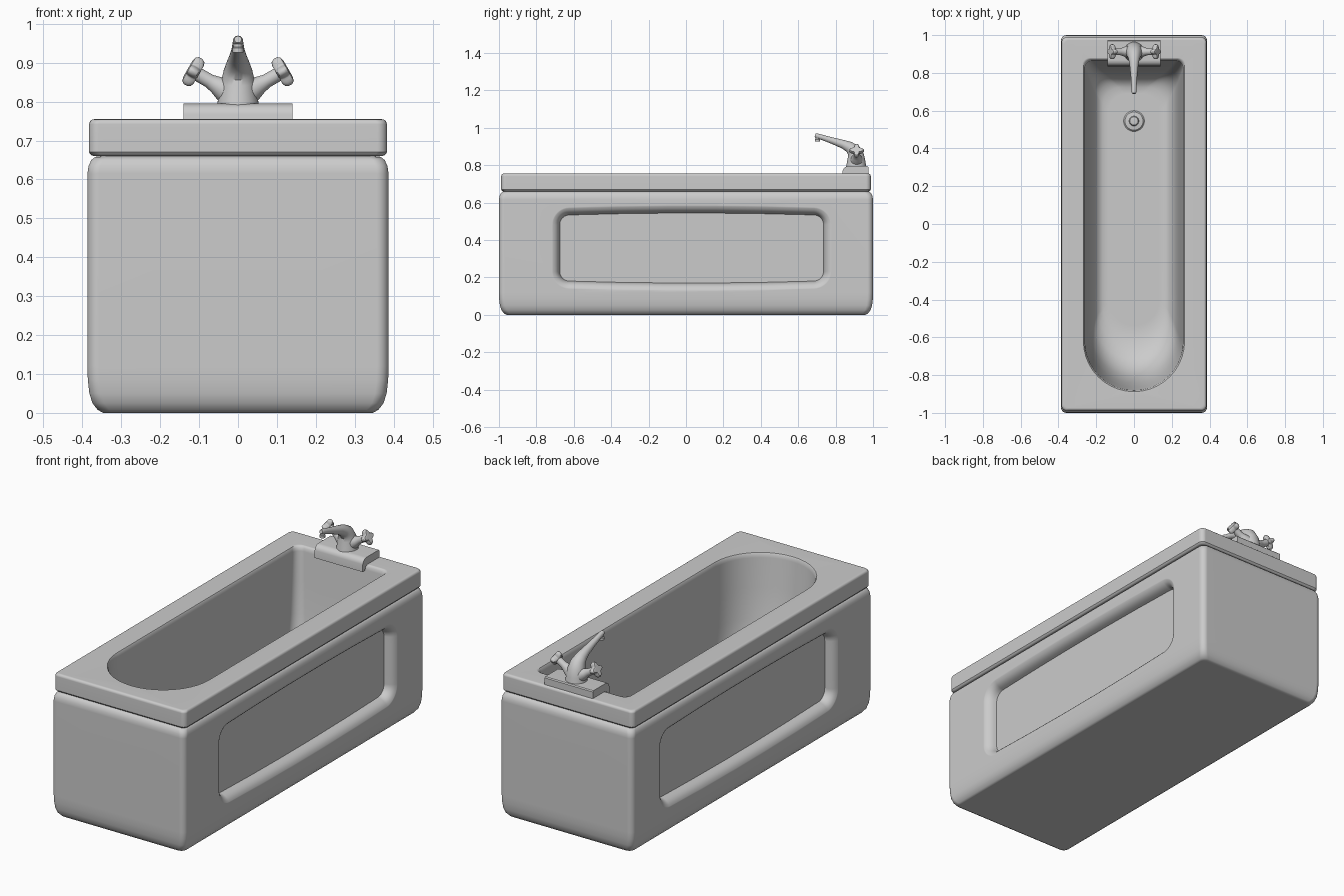
import bpy, bmesh
from math import sin, cos, pi, radians
from mathutils import Vector

if "Cube" in bpy.data.objects:
    bpy.data.objects.remove(bpy.data.objects["Cube"])


def rrect(a0, a1, b0, b1, r0, r1, n=10, m=5):
    """Rounded rectangle outline; r0 rounds the b0 end, r1 the b1 end."""
    corners = [(a1 - r1, b1 - r1, r1), (a0 + r1, b1 - r1, r1),
               (a0 + r0, b0 + r0, r0), (a1 - r0, b0 + r0, r0)]
    arcs = [[(x + r * cos(pi / 2 * (k + i / n)), y + r * sin(pi / 2 * (k + i / n)))
             for i in range(n + 1)] for k, (x, y, r) in enumerate(corners)]
    out = []
    for k, arc in enumerate(arcs):
        p, q = Vector(arc[-1]), Vector(arcs[(k + 1) % 4][0])
        out += arc + [tuple(p.lerp(q, i / m)) for i in range(1, m)]
    return out


def finish(ob, angle=35):
    bpy.ops.object.select_all(action='DESELECT')
    ob.select_set(True)
    bpy.context.view_layer.objects.active = ob
    bpy.ops.object.shade_smooth_by_angle(angle=radians(angle))
    mod = ob.modifiers.new("normals", 'WEIGHTED_NORMAL')
    mod.keep_sharp = True
    return ob


def loft(name, rings, start=True, end=True, smooth=True):
    bm = bmesh.new()
    vs = [[bm.verts.new(p) for p in ring] for ring in rings]
    n = len(vs[0])
    for a, b in zip(vs, vs[1:]):
        for i in range(n):
            j = (i + 1) % n
            bm.faces.new((a[i], a[j], b[j], b[i]))
    if start:
        bm.faces.new(vs[0][::-1])
    if end:
        bm.faces.new(vs[-1])
    bmesh.ops.remove_doubles(bm, verts=bm.verts[:], dist=1e-5)
    bmesh.ops.recalc_face_normals(bm, faces=bm.faces[:])
    me = bpy.data.meshes.new(name)
    bm.to_mesh(me)
    bm.free()
    ob = bpy.data.objects.new(name, me)
    bpy.context.collection.objects.link(ob)
    return finish(ob) if smooth else ob


def tube(name, path, ref, lobes=0.0, n=32):
    """Sweep circles along (point, radius) pairs; lobes makes a four-armed outline."""
    ref = Vector(ref)
    pts = [Vector(p) for p, _ in path]
    rings = []
    for i, (_, r) in enumerate(path):
        t = (pts[min(i + 1, len(pts) - 1)] - pts[max(i - 1, 0)]).normalized()
        nrm = t.cross(ref).normalized()
        rings.append([pts[i] + (ref * cos(a) + nrm * sin(a)) * r * (1 + lobes * cos(4 * a))
                      for a in (2 * pi * k / n for k in range(n))])
    return loft(name, rings)


def level(z, hw, y0, y1, r0, r1):
    return [(x, y, z) for x, y in rrect(-hw, hw, y0, y1, r0, r1)]


# Lower casing: (z, inset from full size)
prof = [(0, .04), (.008, .026), (.025, .013), (.05, .005), (.085, .001), (.12, 0),
        (.615, 0), (.635, .003), (.65, .01), (.658, .02), (.66, .035)]
body = loft("casing", [level(z, .387 - d, -1 + d, 1 - d, .03, .03) for z, d in prof],
            smooth=False)

# Recessed side panels: soft-edged cutters
cutters = []
for s in (-1, 1):
    rings = []
    for x, g in [(.335, 0), (.35, .004), (.362, .009), (.372, .016), (.38, .025),
                 (.3855, .036), (.389, .05), (.42, .06)]:
        ring = rrect(-.675 - g, .735 + g, .182 - g, .532 + g, .05 + g, .05 + g)
        rings.append([(s * x, y, z + (.012 if z > .357 else -.012)
                       * max(0, 1 - ((y - .03) / .705) ** 2)) for y, z in ring])
    cut = loft("panel_cutter", rings, smooth=False)
    cut.hide_render = True
    cutters.append(cut)
    mod = body.modifiers.new("recess", 'BOOLEAN')
    mod.object, mod.operation, mod.solver = cut, 'DIFFERENCE', 'EXACT'
dg = bpy.context.evaluated_depsgraph_get()
new_mesh = bpy.data.meshes.new_from_object(body.evaluated_get(dg))
body.modifiers.clear()
body.data = new_mesh
for cut in cutters:
    bpy.data.objects.remove(cut)
# Open the casing top so the basin can hang inside
bm = bmesh.new()
bm.from_mesh(new_mesh)
lid = [f for f in bm.faces if all(v.co.z > .6595 for v in f.verts)]
bmesh.ops.delete(bm, geom=lid, context='FACES')
bm.to_mesh(new_mesh)
bm.free()
finish(body, 40)

# Rim and basin in one shell
rim = [level(z, .383 - d, -.988 + d, .988 - d, .025, .025)
       for z, d in [(.66, .035), (.66, .012), (.663, .005), (.67, 0), (.742, 0),
                    (.75, .003), (.754, .008), (.755, .015)]]
basin = [level(z, hw, y0, y1, hw, r) for z, hw, y0, y1, r in [
    (.755, .274, -.894, .880, .04), (.753, .268, -.888, .874, .04),
    (.745, .263, -.883, .868, .04), (.73, .260, -.880, .864, .04),
    (.58, .253, -.864, .850, .045), (.42, .244, -.842, .832, .05),
    (.30, .234, -.808, .812, .06), (.23, .222, -.765, .795, .07),
    (.19, .207, -.715, .775, .08), (.165, .188, -.655, .752, .09),
    (.153, .165, -.595, .725, .1), (.15, .135, -.54, .69, .1)]]
loft("rim_and_basin", rim + basin, start=False)

# Drain plug
tube("drain_plug", [((0, .545, z), r) for z, r in
                    [(.145, .055), (.156, .055), (.163, .048), (.166, .026),
                     (.18, .022), (.185, .014)]], (1, 0, 0))

# Tap mounting plate, curling over the basin edge
plate = [(.975, .75), (.975, .79), (.97, .795), (.868, .795), (.853, .791), (.843, .782),
         (.837, .768), (.835, .73), (.855, .73), (.862, .75)]
loft("tap_plate", [[(x, y, z) for y, z in plate] for x in (-.14, .14)])

# Tap column flowing into the spout, then the nozzle
tube("tap_spout", [((0, .91, .79), .054), ((0, .91, .82), .049), ((0, .908, .85), .044),
                   ((0, .897, .878), .037), ((0, .872, .898), .029), ((0, .84, .912), .023),
                   ((0, .78, .932), .017), ((0, .73, .948), .014), ((0, .70, .957), .013),
                   ((0, .69, .96), .009)], (1, 0, 0))
tube("tap_nozzle", [((0, .703, .96), .011), ((0, .703, .94), .011), ((0, .703, .938), .014),
                    ((0, .703, .926), .014)], (1, 0, 0))

# Valve arms and cross handles on both sides
for s, side in ((-1, "left"), (1, "right")):
    def along(d, s=s):
        return (s * (.03 + d * cos(radians(30))), .912, .828 + d * sin(radians(30)))
    tube(side + "_valve_arm", [(along(d), r) for d, r in
                               [(-.02, .036), (.01, .031), (.03, .023), (.05, .018),
                                (.085, .018)]], (0, 1, 0))
    tube(side + "_cross_handle", [(along(d), r) for d, r in
                                  [(.082, .022), (.086, .028), (.094, .031), (.104, .031),
                                   (.111, .027), (.114, .018)]], (0, 1, 0), lobes=.28, n=48)
